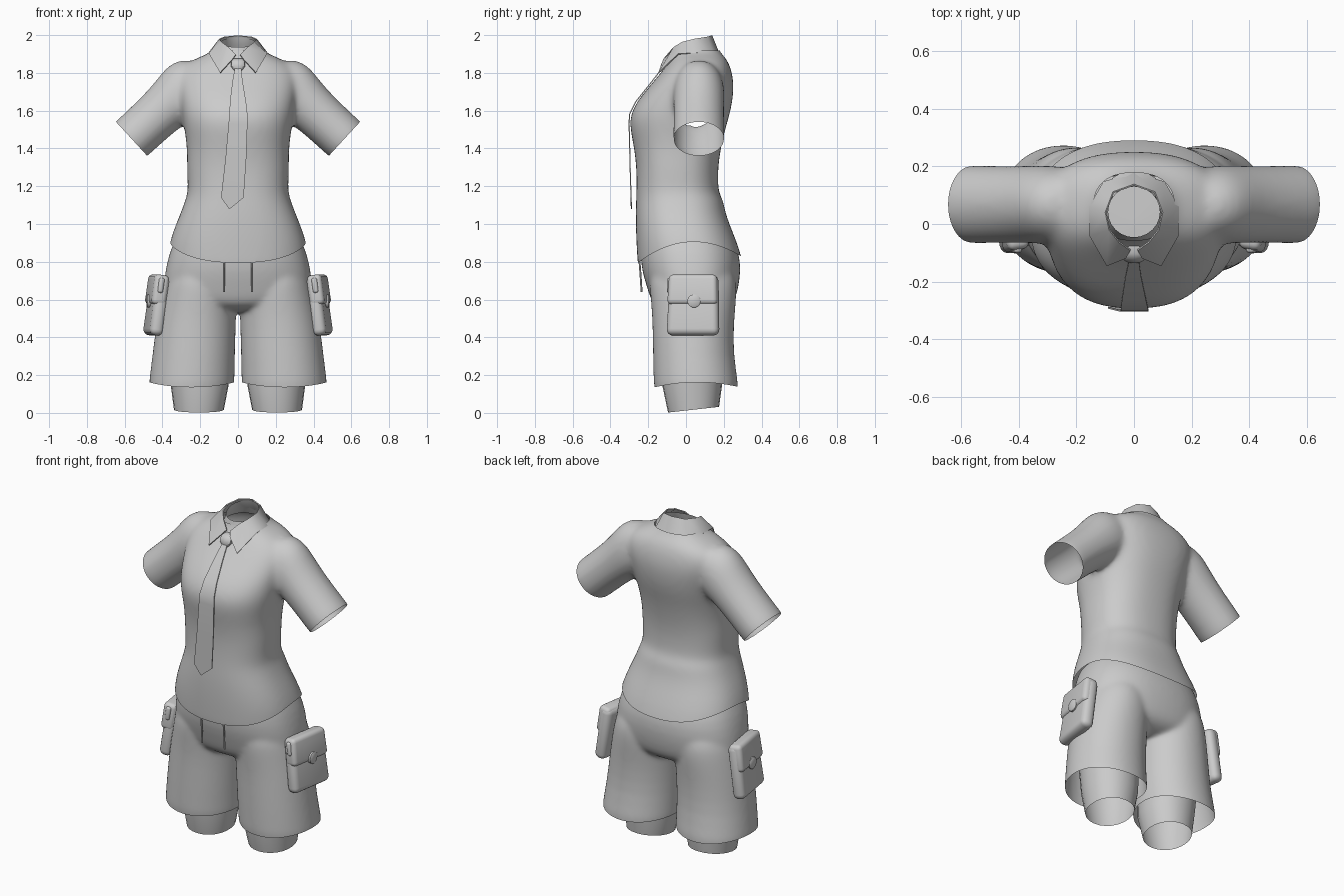
import bpy, bmesh, math
from mathutils import Vector

if "Cube" in bpy.data.objects:
    bpy.data.objects.remove(bpy.data.objects["Cube"], do_unlink=True)

GREY = (0.6, 0.6, 0.6, 1)
cloth = bpy.data.materials.new("grey_cloth")
cloth.use_nodes = True
cloth.diffuse_color = GREY
cloth.node_tree.nodes["Principled BSDF"].inputs["Base Color"].default_value = GREY


def loft(bm, rings, power=2.0, segments=28, cap=True):
    """Skin superellipse rings given as (centre, u axis, v axis)."""
    loops = []
    for c, u, v in rings:
        loop = []
        for i in range(segments):
            a = math.tau * i / segments
            cs, sn = math.cos(a), math.sin(a)
            p = (Vector(c) + Vector(u) * math.copysign(abs(cs) ** (2 / power), cs)
                 + Vector(v) * math.copysign(abs(sn) ** (2 / power), sn))
            loop.append(bm.verts.new(p))
        loops.append(loop)
    faces = []
    for a, b in zip(loops, loops[1:]):
        for i in range(segments):
            j = (i + 1) % segments
            faces.append(bm.faces.new((a[i], a[j], b[j], b[i])))
    if cap:
        faces += [bm.faces.new(loops[0][::-1]), bm.faces.new(loops[-1])]
    bmesh.ops.recalc_face_normals(bm, faces=faces)


def box_rings(rows):
    """Rings from rows of (z, left x, right x, front y, back y)."""
    return [(((a + b) / 2, (f + k) / 2, z), ((b - a) / 2, 0, 0), (0, (k - f) / 2, 0))
            for z, a, b, f, k in rows]


def add(name, bm, modifiers=(), angle=40):
    """Make an object from bm with its modifiers baked in."""
    mesh = bpy.data.meshes.new(name)
    bm.to_mesh(mesh)
    bm.free()
    ob = bpy.data.objects.new(name, mesh)
    bpy.context.scene.collection.objects.link(ob)
    for kind, settings in modifiers:
        m = ob.modifiers.new(kind.title(), kind)
        for key, value in settings.items():
            setattr(m, key, value)
    if modifiers:
        dg = bpy.context.evaluated_depsgraph_get()
        ob.data = bpy.data.meshes.new_from_object(ob.evaluated_get(dg))
        ob.modifiers.clear()
    ob.data.materials.clear()
    ob.data.materials.append(cloth)
    ob.data.shade_smooth()
    ob.data.set_sharp_from_angle(angle=math.radians(angle))
    return ob


def fuse(voxel, rounds):
    return [("SUBSURF", {"levels": 1}),
            ("REMESH", {"mode": "VOXEL", "voxel_size": voxel}),
            ("SMOOTH", {"factor": 0.5, "iterations": rounds})]


def trim(ob, cuts, hem):
    """Open the garment near each cut plane, then along a curved hem height."""
    bm = bmesh.new()
    bm.from_mesh(ob.data)

    def cut(point, normal, reach):
        near = [f for f in bm.faces
                if (f.calc_center_median() - Vector(point)).length < reach]
        edges = {e for f in near for e in f.edges}
        verts = {v for f in near for v in f.verts}
        bmesh.ops.bisect_plane(bm, geom=near + list(edges) + list(verts),
                               plane_co=point, plane_no=normal, clear_outer=True)
    for point, normal in cuts:
        cut(point, normal, .22)
    for v in bm.verts:
        v.co.z -= hem(v.co.y)
    cut((0, 0, 0), (0, 0, -1), 9)
    for v in bm.verts:
        v.co.z += hem(v.co.y)
    bm.to_mesh(ob.data)
    bm.free()
    ob.data.shade_smooth()


# Shirt: torso (z, half width, front, back) fused with two sleeves
torso = [(.68, .38, -.25, .32), (.79, .38, -.257, .306), (.9, .367, -.264, .273),
         (1, .33, -.267, .23), (1.07, .3, -.267, .207), (1.13, .279, -.265, .198),
         (1.16, .269, -.264, .176), (1.2, .266, -.263, .171), (1.3, .272, -.263, .17),
         (1.4, .27, -.275, .185), (1.5, .284, -.296, .208), (1.57, .297, -.3, .23),
         (1.65, .308, -.262, .248), (1.74, .325, -.185, .256), (1.81, .32, -.126, .243),
         (1.86, .26, -.088, .225), (1.89, .19, -.066, .2), (1.915, .128, -.056, .175),
         (1.98, .11, -.05, .16)]
bm = bmesh.new()
loft(bm, box_rings([(z, -w, w, f, b) for z, w, f, b in torso]), 2.4, 32)
cuff = Vector((.5635, .068, 1.451))
cuts = [((0, .05, 1.918), (0, 0, 1))]
for s in (-1, 1):
    along = Vector((s * .737, 0, -.676))
    across = Vector((s * .676, 0, .737))
    end = Vector((s * cuff.x, cuff.y, cuff.z))
    loft(bm, [(end - along * d, across * r, (0, q, 0)) for d, r, q in
              [(-.07, .125, .138), (0, .126, .138), (.15, .126, .135),
               (.27, .134, .136), (.36, .152, .138), (.44, .155, .13), (.53, .1, .09)]])
    cuts.append((end, along))
shirt = add("shirt", bm, fuse(.014, 18))


def shirt_hem(y):
    drop, reach = (.115, .3) if y < .04 else (.075, .25)
    return .905 - drop * ((y - .04) / reach) ** 2


trim(shirt, cuts, shirt_hem)

# Shorts: pelvis fused with two wide legs
bm = bmesh.new()
pelvis = [(.53, .12, -.08, .15), (.56, .3, -.16, .23), (.6, .39, -.188, .262),
          (.66, .398, -.206, .278), (.75, .388, -.235, .292), (.85, .366, -.245, .284),
          (.94, .325, -.235, .24), (.98, .3, -.22, .21)]
loft(bm, box_rings([(z, -w, w, f, b) for z, w, f, b in pelvis]), 2.35)
leg = [(.04, .02, .482, -.17, .286), (.16, .018, .473, -.172, .278),
       (.3, .015, .455, -.176, .254), (.45, .011, .437, -.178, .254),
       (.55, .008, .419, -.183, .262), (.64, .006, .4, -.192, .27),
       (.72, .02, .38, -.195, .265), (.8, .06, .33, -.16, .22)]
for s in (-1, 1):
    loft(bm, box_rings([(z, s * a, s * b, f, k) for z, a, b, f, k in leg]), 2.08)
shorts = add("shorts", bm, fuse(.0095, 24))
trim(shorts, [], lambda y: .162 - .025 * ((y - .06) / .22) ** 2)

# Under-leggings: open tubes with a slanted lower rim
for side, s in (("right", -1), ("left", 1)):
    bm = bmesh.new()
    loft(bm, [((s * .207, .04, .017), (.132, 0, 0), (0, .135, .015)),
              ((s * .203, .033, .14), (.152, 0, 0), (0, .157, 0)),
              ((s * .212, .035, .4), (.17, 0, 0), (0, .17, 0))], 2.1, 24, cap=False)
    add("legging_" + side, bm)

# Neck band
bm = bmesh.new()
loft(bm, [((0, .06, 1.88), (.125, 0, 0), (0, .125, .01)),
          ((0, .045, 1.93), (.098, 0, 0), (0, .098, .02)),
          ((0, .042, 1.962), (.09, 0, 0), (0, .088, .026))], 2, 24, cap=False)
add("neck_band", bm)

# Folded collar: (fold edge, outer edge) pairs from front to back, mirrored
half = [((.012, -.09, 1.895), (.028, -.118, 1.872)),
        ((.05, -.064, 1.935), (.094, -.144, 1.8)),
        ((.085, -.02, 1.962), (.153, -.04, 1.9)),
        ((.098, .04, 1.978), (.154, .06, 1.905)),
        ((.072, .11, 1.99), (.105, .145, 1.897)),
        ((0, .136, 1.998), (0, .179, 1.89))]
bm = bmesh.new()
pairs = half + [tuple((-x, y, z) for x, y, z in p) for p in half[-2::-1]]
cols = [[bm.verts.new(p) for p in pair] for pair in pairs]
for a, b in zip(cols, cols[1:]):
    bm.faces.new((a[0], a[1], b[1], b[0]))
add("collar", bm, [("SOLIDIFY", {"thickness": .006, "offset": 0})], 50)

# Necktie blade: rows of (z, left x, right x, y), ending in a point
bm = bmesh.new()
blade = [(1.83, -.016, .016, -.122), (1.75, -.03, .025, -.184), (1.65, -.042, .042, -.264),
         (1.58, -.046, .05, -.299), (1.53, -.05, .05, -.301), (1.35, -.066, .044, -.297),
         (1.14, -.09, .03, -.291), (1.08, -.047, -.043, -.289)]
rows = [[bm.verts.new((x, y, z)) for x in (a, b)] for z, a, b, y in blade]
for a, b in zip(rows, rows[1:]):
    bm.faces.new((a[0], b[0], b[1], a[1]))
add("necktie_blade", bm, [("SOLIDIFY", {"thickness": .006, "offset": 0})])

# Necktie knot
bm = bmesh.new()
loft(bm, [((0, -.115, 1.81), (.02, 0, 0), (0, .014, 0)),
          ((0, -.112, 1.835), (.038, 0, 0), (0, .024, 0)),
          ((0, -.1, 1.862), (.038, 0, 0), (0, .024, 0)),
          ((0, -.09, 1.875), (.026, 0, 0), (0, .015, 0))], 2.6, 12)
add("necktie_knot", bm)


def padded(name, centre, size, side, bevel, taper=1.0):
    """A soft box hugging the thigh, narrower at the top by taper."""
    bm = bmesh.new()
    bmesh.ops.create_cube(bm, size=1)
    for v in bm.verts:
        if v.co.z > 0:
            v.co.y *= taper
        v.co = Vector(a * b for a, b in zip(v.co, size))
    ob = add(name, bm, [("BEVEL", {"width": bevel, "segments": 4})], 50)
    x, y, z = centre
    ob.location = (side * x, y, z)
    ob.rotation_euler = (0, -side * math.radians(8), -side * math.radians(9))


# Cargo pockets with flap, tab and button; drawstrings
for side, s in (("right", -1), ("left", 1)):
    padded("pocket_" + side, (.43, .04, .568), (.074, .282, .318), s, .032, .92)
    padded("pocket_flap_" + side, (.428, .038, .651), (.079, .27, .16), s, .024, .95)
    padded("pocket_tab_" + side, (.408, -.086, .675), (.03, .03, .08), s, .012)
    bm = bmesh.new()
    loft(bm, [((s * x, .042, .592), (0, r, 0), (0, 0, r))
              for x, r in ((.45, .035), (.48, .035), (.485, .027))], 2, 16)
    add("pocket_button_" + side, bm)
    bm = bmesh.new()
    loft(bm, [((s * .075, y, z), (.005, 0, 0), (0, .005, 0))
              for z, y in ((.64, -.235), (.72, -.24), (.85, -.25))], 2, 8)
    add("drawstring_" + side, bm)
